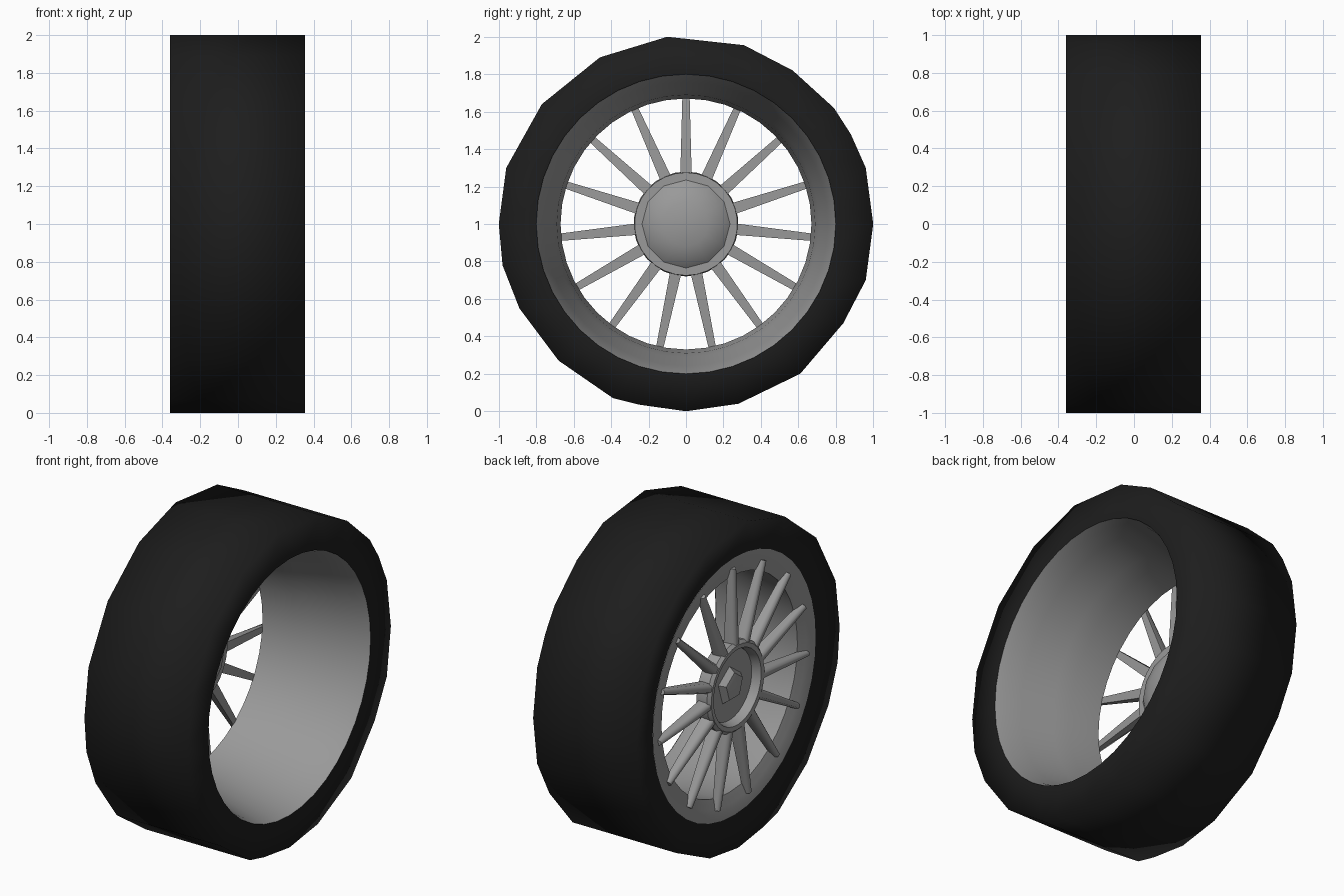
import bpy, bmesh, math
from mathutils import Matrix, Vector

if "Cube" in bpy.data.objects:
    bpy.data.objects.remove(bpy.data.objects["Cube"])

def mat(name, v):
    m = bpy.data.materials.new(name)
    m.diffuse_color = (v, v, v, 1)
    m.use_nodes = True
    m.node_tree.nodes["Principled BSDF"].inputs["Base Color"].default_value = m.diffuse_color
    return m

RUBBER = mat("black rubber", 0.0125)
METAL = mat("grey metal", 0.32)

def finish(bm, name, material, angle=40):
    bmesh.ops.recalc_face_normals(bm, faces=bm.faces)
    me = bpy.data.meshes.new(name)
    bm.to_mesh(me)
    bm.free()
    ob = bpy.data.objects.new(name, me)
    bpy.context.collection.objects.link(ob)
    me.materials.append(material)
    bpy.ops.object.select_all(action='DESELECT')
    ob.select_set(True)
    bpy.context.view_layer.objects.active = ob
    bpy.ops.object.shade_smooth_by_angle(angle=math.radians(angle))
    return ob

def circle(bm, x, r, n):
    return [bm.verts.new((x, r * math.cos(2 * math.pi * i / n + math.pi / 2),
                          1 + r * math.sin(2 * math.pi * i / n + math.pi / 2))) for i in range(n)]

def loop_edges(bm, vs):
    return [bm.edges.new((vs[i - 1], vs[i])) for i in range(len(vs))]

def lathe(name, profile, n, material, closed=False, angle=40):
    """Spin (x, radius) points around the axle; radius 0 becomes a pole."""
    bm = bmesh.new()
    rings = [circle(bm, x, r, n) if r > 0 else [bm.verts.new((x, 0, 1))] * n for x, r in profile]
    pairs = list(zip(rings, rings[1:]))
    if closed:
        pairs.append((rings[-1], rings[0]))
    for a, b in pairs:
        for i in range(n):
            quad = list(dict.fromkeys((a[i - 1], a[i], b[i], b[i - 1])))
            bm.faces.new(quad)
    return finish(bm, name, material, angle)

# Tyre: uneven low-poly outline, sidewalls shaded smoothly into the tread
outline = [(-.1, 2), (.31, 1.955), (.57, 1.82), (.79, 1.62), (.88, 1.48), (.96, 1.3), (1, 1),
           (.96, .7), (.84, .47), (.61, .2), (.28, .04), (0, 0), (-.25, .035), (-.39, .07),
           (-.68, .27), (-.89, .55), (-.98, .78), (-1, 1), (-.96, 1.3), (-.77, 1.64), (-.46, 1.89)]
bm = bmesh.new()
outer = []
for x, inner_x in ((-.36, -.33), (.355, .355)):
    o = [bm.verts.new((x, y, z)) for y, z in outline]
    b = circle(bm, inner_x, .8, 40)
    bmesh.ops.triangle_fill(bm, edges=loop_edges(bm, o) + loop_edges(bm, b), use_beauty=True)
    outer.append(o)
a, b = outer
for i in range(len(a)):
    bm.faces.new((a[i - 1], a[i], b[i], b[i - 1]))
finish(bm, "tyre", RUBBER, 180)

# Rim: deep barrel open to +x, narrow lip on the spoke side
lathe("rim", [(.355, .803), (.3, .782), (.2, .758), (.1, .736), (0, .712), (-.1, .69),
              (-.3, .67), (-.31, .70), (-.318, .73), (-.326, .755), (-.333, .803)], 40, METAL)

# Spokes: fifteen tapered bars
bm = bmesh.new()
for k in range(15):
    rot = Matrix.Translation((0, 0, 1)) @ Matrix.Rotation(math.radians(24 * k), 4, 'X')
    ends = []
    for r, w, back, front in ((.245, .031, -.28, -.355), (.735, .018, -.30, -.34)):
        pts = [(back, -w), (back, w), (front + .02, w), (front, w * .5),
               (front, -w * .5), (front + .02, -w)]
        ends.append([bm.verts.new(rot @ Vector((x, y, r))) for x, y in pts])
    a, b = ends
    for i in range(6):
        bm.faces.new((a[i - 1], a[i], b[i], b[i - 1]))
    bm.faces.new(a)
    bm.faces.new(b)
finish(bm, "spokes", METAL, 70)

# Hub ring, inner dome and centre nut
lathe("hub_ring", [(-.265, .22), (-.265, .275), (-.34, .28), (-.358, .262), (-.355, .235),
                   (-.31, .22)], 30, METAL, closed=True)
lathe("hub_dome", [(-.265, .235), (-.235, .2), (-.205, .12), (-.195, 0)], 12, METAL, angle=60)
lathe("hub_floor", [(-.30, .235), (-.30, 0)], 24, METAL)
lathe("centre_nut", [(-.295, .12), (-.335, .085), (-.355, 0)], 5, METAL, angle=20)
